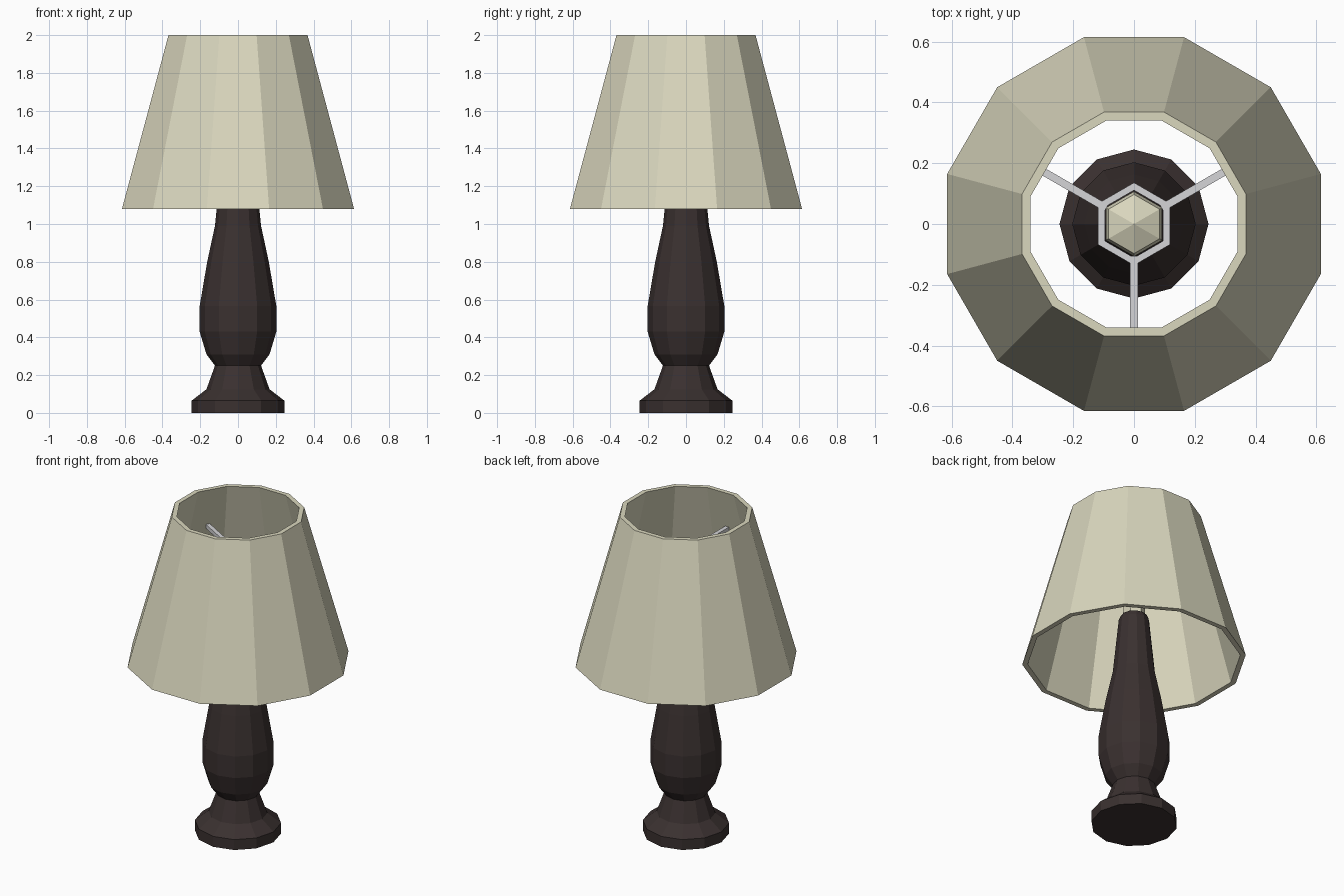
import bpy, bmesh, math

if "Cube" in bpy.data.objects:
    bpy.data.objects.remove(bpy.data.objects["Cube"])


def material(name, rgb):
    m = bpy.data.materials.new(name)
    m.diffuse_color = (*rgb, 1.0)
    m.use_nodes = True
    m.node_tree.nodes["Principled BSDF"].inputs["Base Color"].default_value = m.diffuse_color
    return m


CREAM = material("cream fabric", (0.70, 0.68, 0.515))
DARK = material("dark wood", (0.042, 0.030, 0.029))
METAL = material("pale metal", (0.66, 0.66, 0.68))


def lathe(name, profile, sides, start, mat, closed=False):
    """Spin a (radius, z) profile into flat facets; radius 0 makes a tip."""
    bm = bmesh.new()
    rings = []
    for r, z in profile:
        if r == 0:
            rings.append([bm.verts.new((0, 0, z))] * sides)
        else:
            angles = [start + math.tau * i / sides for i in range(sides)]
            rings.append([bm.verts.new((r * math.cos(a), r * math.sin(a), z)) for a in angles])
    pairs = list(zip(rings, rings[1:]))
    if closed:
        pairs.append((rings[-1], rings[0]))
    for lo, hi in pairs:
        for i in range(sides):
            j = (i + 1) % sides
            bm.faces.new(list(dict.fromkeys((lo[i], lo[j], hi[j], hi[i]))))
    if not closed:
        for ring in (rings[0], rings[-1]):
            if ring[0] is not ring[1]:
                bm.faces.new(ring)
    bmesh.ops.recalc_face_normals(bm, faces=bm.faces)
    mesh = bpy.data.meshes.new(name)
    bm.to_mesh(mesh)
    bm.free()
    mesh.materials.append(mat)
    obj = bpy.data.objects.new(name, mesh)
    bpy.context.collection.objects.link(obj)
    return obj


# Turned wooden column with its foot
lathe("lamp_base", [(0.245, 0), (0.245, 0.065), (0.167, 0.125), (0.122, 0.25),
                    (0.167, 0.31), (0.203, 0.43), (0.203, 0.565), (0.163, 0.80),
                    (0.122, 0.99), (0.113, 1.08), (0.088, 1.33), (0.076, 1.36)],
      12, 0, DARK)

# Hollow twelve-sided shade
lathe("lamp_shade", [(0.636, 1.08), (0.381, 2.0), (0.352, 2.0), (0.605, 1.08)],
      12, math.radians(15), CREAM, closed=True)

# Six-sided bulb
lathe("bulb", [(0.06, 1.34), (0.065, 1.45), (0.107, 1.60), (0.107, 1.71),
               (0.097, 1.75), (0, 1.79)], 6, math.radians(30), CREAM)

# Hexagonal ring around the bulb
lathe("shade_ring", [(0.136, 1.73), (0.136, 1.755), (0.111, 1.755), (0.111, 1.73)],
      6, math.radians(30), METAL, closed=True)

# Three spokes from the ring to the shade
for n, deg in enumerate((30, 150, 270)):
    a = math.radians(deg)
    bpy.ops.mesh.primitive_cube_add(
        size=1, location=(0.255 * math.cos(a), 0.255 * math.sin(a), 1.7425), rotation=(0, 0, a))
    spoke = bpy.context.object
    spoke.name = f"spoke_{n + 1}"
    spoke.scale = (0.30, 0.025, 0.025)
    spoke.data.materials.append(METAL)
